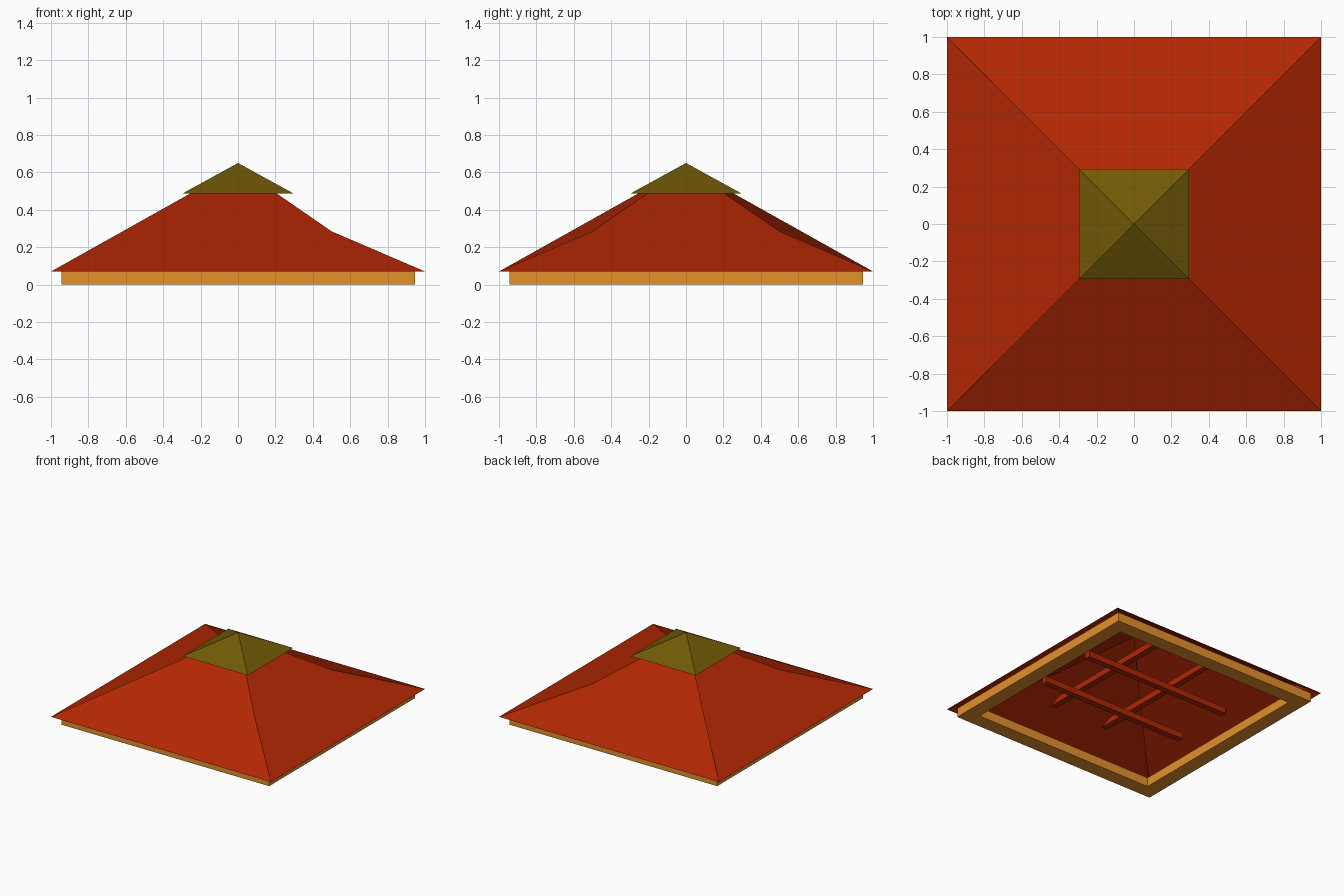
import bpy

cube = bpy.data.objects.get("Cube")
if cube:
    bpy.data.objects.remove(cube, do_unlink=True)


def make_material(name, color):
    mat = bpy.data.materials.new(name)
    mat.use_nodes = True
    mat.diffuse_color = (*color, 1)
    bsdf = mat.node_tree.nodes["Principled BSDF"]
    bsdf.inputs["Base Color"].default_value = (*color, 1)
    bsdf.inputs["Roughness"].default_value = 0.9
    return mat


roof_red = make_material("roof red", (0.44, 0.02, 0.001))
trim_orange = make_material("trim orange", (0.77, 0.285, 0.024))
cap_olive = make_material("cap olive", (0.164, 0.1, 0.002))


def make_mesh(name, verts, faces, mat):
    mesh = bpy.data.meshes.new(name)
    mesh.from_pydata(verts, [], faces)
    mesh.materials.append(mat)
    obj = bpy.data.objects.new(name, mesh)
    bpy.context.collection.objects.link(obj)
    return obj


def square(half, z):
    return [(-half, -half, z), (half, -half, z), (half, half, z), (-half, half, z)]


# Roof skin: eave corners 0-3, sagging hip points 4-7, peak 8
verts = square(1, 0.07) + square(0.5, 0.285) + [(0, 0, 0.63)]
make_mesh("main_roof", verts, [
    (0, 1, 5, 8),            # front slope
    (1, 2, 6, 8, 5),         # left slope
    (2, 3, 8, 6),            # back slope
    (3, 0, 4, 8, 7),         # right slope
    (0, 8, 4), (3, 7, 8),    # upright steps along the right hips
], roof_red)

# Small open cap roof on the peak
make_mesh("cap_roof", square(0.295, 0.488) + [(0, 0, 0.65)],
          [(i, (i + 1) % 4, 4) for i in range(4)], cap_olive)

# Square trim frame under the eaves
OUT, INN = 0.945, 0.825
rings = square(OUT, 0) + square(OUT, 0.075) + square(INN, 0) + square(INN, 0.075)
faces = []
for i in range(4):
    j = (i + 1) % 4
    faces += [(i, j, j + 4, i + 4), (j + 8, i + 8, i + 12, j + 12),
              (j, i, i + 8, j + 8), (i + 4, j + 4, j + 12, i + 12)]
make_mesh("trim_frame", rings, faces, trim_orange)


# Crossed beams inside the roof; their ends are cut to the slope
def make_beam(name, offset, low, high, reach_low, reach_high, along_x):
    verts = []
    for z, reach in ((low, reach_low), (high, reach_high)):
        for across, along in ((-1, -1), (1, -1), (1, 1), (-1, 1)):
            a, b = offset + across * 0.025, along * reach
            verts.append((b, -a, z) if along_x else (a, b, z))
    sides = [(i, (i + 1) % 4, (i + 1) % 4 + 4, i + 4) for i in range(4)]
    make_mesh(name, verts, sides + [(3, 2, 1, 0), (4, 5, 6, 7)], roof_red)


for offset, label in ((-0.25, "a"), (0.25, "b")):
    make_beam("cross_beam_" + label, offset, 0.09, 0.14, 0.67, 0.67, True)
    make_beam("long_beam_" + label, offset, 0.21, 0.26, 0.645, 0.55, False)
